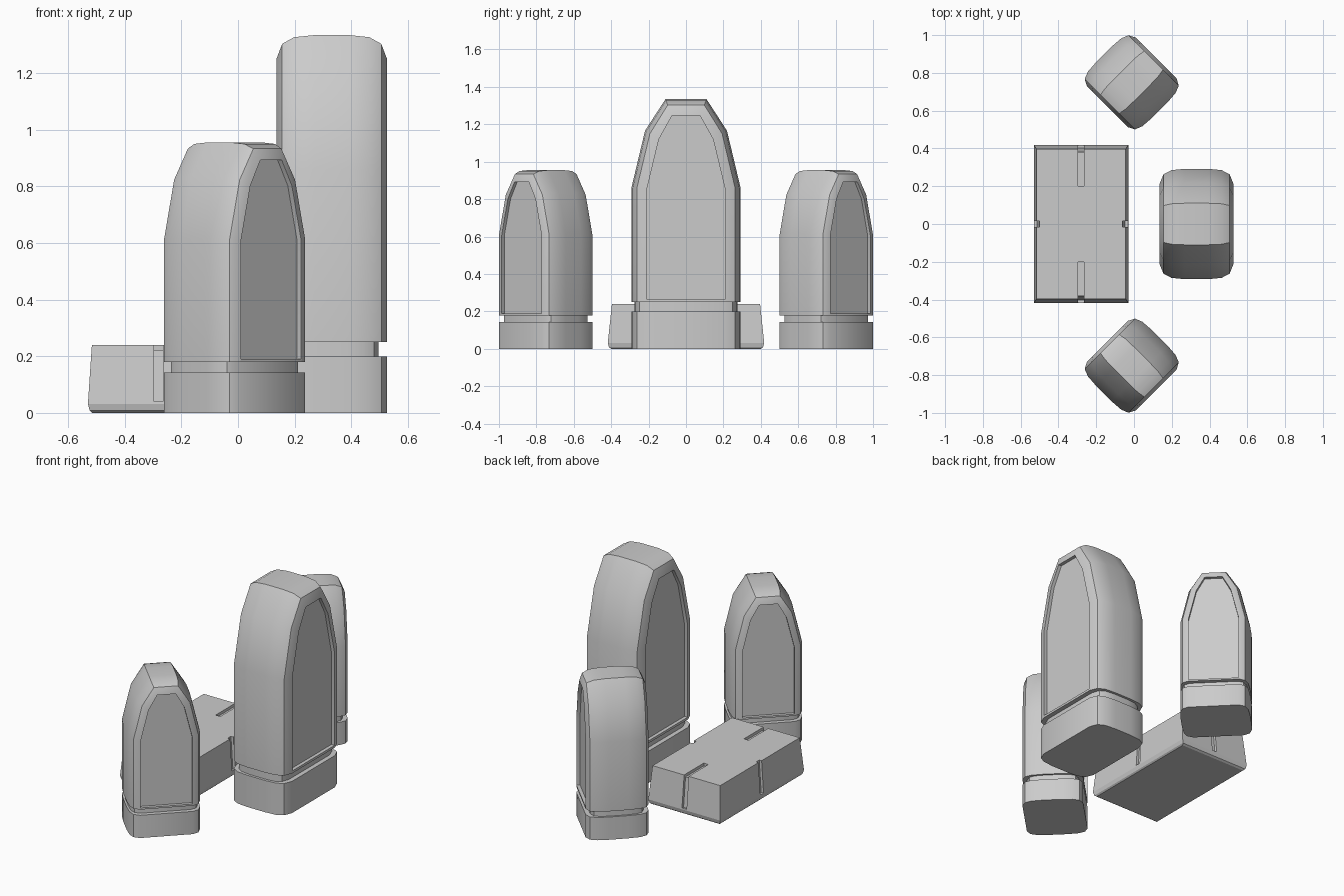
import bpy, bmesh
from math import radians, atan2
from mathutils import Matrix

if "Cube" in bpy.data.objects:
    bpy.data.objects.remove(bpy.data.objects["Cube"])

# Arch half-outline (y, z): outer edge and recessed panel edge
OUTER = [(0.292, 0.25), (0.292, 0.86), (0.219, 1.166), (0.11, 1.334)]
PANEL = [(0.21, 0.25), (0.21, 0.85), (0.145, 1.12), (0.075, 1.246)]
# Rounded edge: (half thickness, blend from outer to panel outline)
EDGE = [(0.062, 0.0), (0.133, 0.085), (0.175, 0.35), (0.195, 0.95)]


def finish(name, bm, loc=(0, 0, 0), rot=0, scale=(1, 1, 1)):
    bmesh.ops.recalc_face_normals(bm, faces=bm.faces)
    me = bpy.data.meshes.new(name)
    bm.transform(Matrix.Translation(loc) @ Matrix.Rotation(radians(rot), 4, 'Z')
                 @ Matrix.Diagonal((*scale, 1)))
    bm.to_mesh(me)
    bm.free()
    ob = bpy.data.objects.new(name, me)
    bpy.context.collection.objects.link(ob)
    bpy.ops.object.select_all(action='DESELECT')
    ob.select_set(True)
    bpy.context.view_layer.objects.active = ob
    return ob


def loft(bm, rings):
    vs = [[bm.verts.new(p) for p in r] for r in rings]
    for a, b in zip(vs, vs[1:]):
        n = len(a)
        for i in range(n):
            j = (i + 1) % n
            bm.faces.new((a[i], a[j], b[j], b[i]))
    bm.faces.new(vs[0])
    bm.faces.new(vs[-1])


def arch_ring(x, t, bottom=0.25):
    half = [(o[0] + t * (p[0] - o[0]), o[1] + t * (p[1] - o[1]))
            for o, p in zip(OUTER, PANEL)]
    half[0] = (half[0][0], bottom)
    return [(x, y, z) for y, z in half] + [(x, -y, z) for y, z in reversed(half)]


def foot_ring(z, sx=1.0, sy=1.0):
    q = [(x, 0.292 - 0.082 * t) for x, t in EDGE]
    pts = q + [(x, -y) for x, y in reversed(q)]
    pts += [(-x, -y) for x, y in q] + [(-x, y) for x, y in reversed(q)]
    return [(x * sx, y * sy, z) for x, y in pts]


def standing_stone(name, loc, rot, scale):
    # Arched body with a recessed panel on both broad faces
    bm = bmesh.new()
    side = [arch_ring(x, t) for x, t in EDGE]
    side += [arch_ring(0.195, 1, 0.265), arch_ring(0.173, 1, 0.265)]
    other = [[(-x, y, z) for x, y, z in r] for r in reversed(side)]
    loft(bm, other + side)
    finish(name + "_body", bm, loc, rot, scale)
    bpy.ops.object.shade_smooth_by_angle()
    # Foot block with a narrower neck forming the groove
    bm = bmesh.new()
    loft(bm, [foot_ring(0), foot_ring(0.2), foot_ring(0.2, 0.85, 0.945),
              foot_ring(0.255, 0.85, 0.945)])
    finish(name + "_foot", bm, loc, rot, scale)
    bpy.ops.object.shade_smooth_by_angle()


standing_stone("tall_stone", (0.331, 0, 0), 0, (1, 1, 1))
for label, s in (("front", -1), ("back", 1)):
    standing_stone(label + "_stone", (-0.012, s * 0.75, 0), s * 45, (0.935, 0.716, 0.716))

# Tapered slab with a chamfered bottom
CX = -0.28
bm = bmesh.new()
loft(bm, [[(CX + a * hx, b * hy, z) for a, b in ((1, 1), (-1, 1), (-1, -1), (1, -1))]
          for hx, hy, z in ((0.235, 0.4, 0), (0.244, 0.412, 0.008),
                            (0.25, 0.418, 0.032), (0.236, 0.396, 0.24))])
slab = finish("slab", bm)


def cut(size, matrix):
    bm = bmesh.new()
    bmesh.ops.create_cube(bm, size=1, matrix=matrix @ Matrix.Diagonal((*size, 1)))
    cutter = finish("groove_cutter", bm)
    cutter.hide_render = True
    bpy.context.view_layer.objects.active = slab
    mod = slab.modifiers.new("groove", 'BOOLEAN')
    mod.operation = 'DIFFERENCE'
    mod.solver = 'EXACT'
    mod.object = cutter
    bpy.ops.object.modifier_apply(modifier=mod.name)
    bpy.data.objects.remove(cutter)


# Grooves: slanted channels down all four sides, plus channels on the top
for angle, low, top in ((0, 0.25, 0.236), (90, 0.418, 0.396),
                        (180, 0.25, 0.236), (270, 0.418, 0.396)):
    turn = Matrix.Translation((CX, 0, 0)) @ Matrix.Rotation(radians(angle), 4, 'Z')
    lean = Matrix.Rotation(-atan2(low - top, 0.208), 4, 'Y')
    cut((0.04, 0.032, 0.3),
        turn @ Matrix.Translation((low, 0, 0.04)) @ lean @ Matrix.Translation((0.003, 0, 0.15)))
    if angle in (90, 270):
        cut((0.3, 0.032, 0.1), turn @ Matrix.Translation((0.35, 0, 0.272)))
